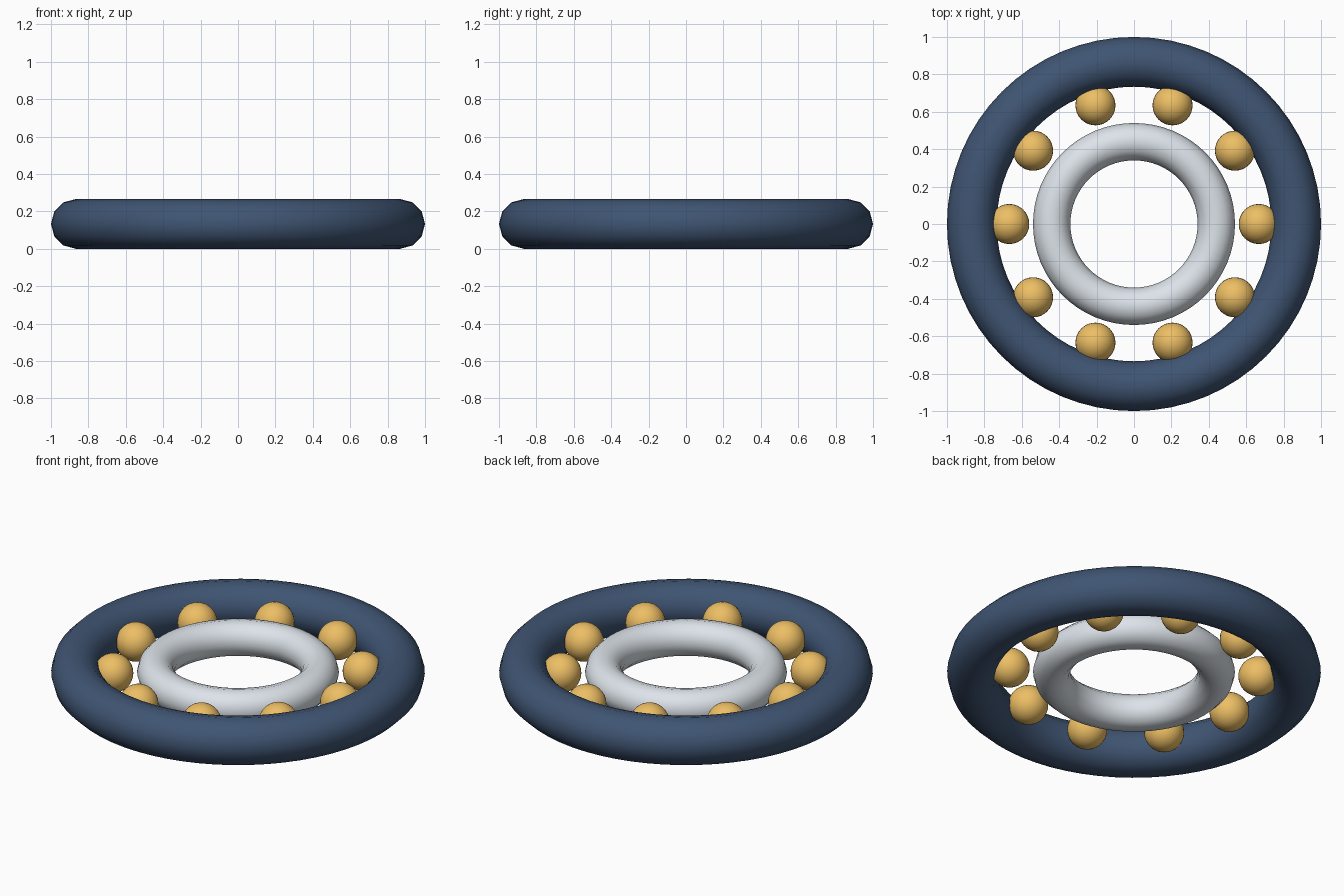
import bpy
from math import cos, sin, tau

if "Cube" in bpy.data.objects:
    bpy.data.objects.remove(bpy.data.objects["Cube"])

Z = 0.133  # shared mid-plane height


def material(name, color):
    m = bpy.data.materials.new(name)
    m.diffuse_color = (*color, 1)
    m.use_nodes = True
    m.node_tree.nodes["Principled BSDF"].inputs["Base Color"].default_value = m.diffuse_color
    return m


def finish(name, mat=None):
    ob = bpy.context.object
    ob.name = name
    bpy.ops.object.shade_smooth()
    if mat:
        ob.data.materials.append(mat)


def ring(name, major, minor, mat):
    bpy.ops.mesh.primitive_torus_add(
        location=(0, 0, Z), major_radius=major, minor_radius=minor,
        major_segments=64, minor_segments=12)
    finish(name, mat)


blue = material("dark_blue", (0.05, 0.09, 0.17))
steel = material("pale_steel", (0.72, 0.77, 0.82))
brass = material("brass", (0.85, 0.52, 0.13))

# Outer and inner races
ring("outer_race", 0.867, 0.133, blue)
ring("inner_race", 0.44, 0.1, steel)

# Ten bearing balls between the races
for i in range(10):
    a = tau * i / 10
    bpy.ops.mesh.primitive_uv_sphere_add(
        segments=32, ring_count=16, radius=0.107,
        location=(0.667 * cos(a), 0.667 * sin(a), Z))
    finish(f"ball_{i + 1}", brass)
